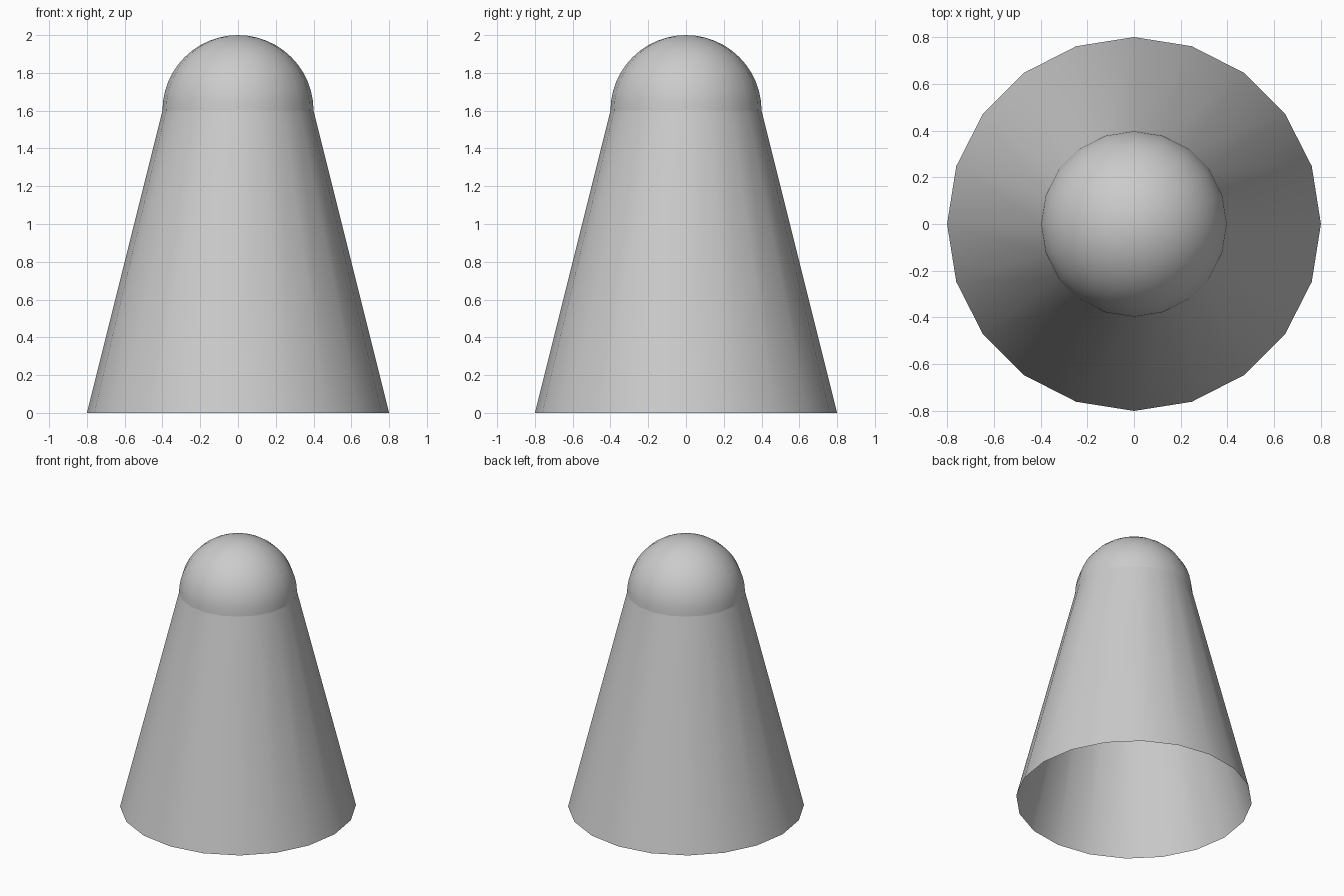
import bpy, bmesh
from math import sin, cos, pi

if "Cube" in bpy.data.objects:
    bpy.data.objects.remove(bpy.data.objects["Cube"])

SIDES = 20
RINGS = 12


def lathe(name, profile):
    """Revolve (radius, z) points round z; a zero radius closes to a point."""
    bm = bmesh.new()
    rings = []
    for r, z in profile:
        if r < 1e-6:
            rings.append([bm.verts.new((0, 0, z))] * SIDES)
        else:
            rings.append([bm.verts.new((r * cos(2 * pi * i / SIDES),
                                        r * sin(2 * pi * i / SIDES), z))
                          for i in range(SIDES)])
    for low, high in zip(rings, rings[1:]):
        for i in range(SIDES):
            j = (i + 1) % SIDES
            corners = [low[i], low[j], high[j], high[i]]
            bm.faces.new(list(dict.fromkeys(corners)))
    for face in bm.faces:
        face.smooth = True
    mesh = bpy.data.meshes.new(name)
    bm.to_mesh(mesh)
    bm.free()
    obj = bpy.data.objects.new(name, mesh)
    bpy.context.collection.objects.link(obj)
    return obj


# Tapered body, open underneath
lathe("tapered_body", [(0.8, 0.0), (0.4, 1.6)])

# Hemispherical cap on top, a separate part so the seam stays crisp
quarter = [(0.4 * cos(pi / 2 * k / RINGS), 1.6 + 0.4 * sin(pi / 2 * k / RINGS))
           for k in range(RINGS + 1)]
lathe("dome_cap", quarter)
